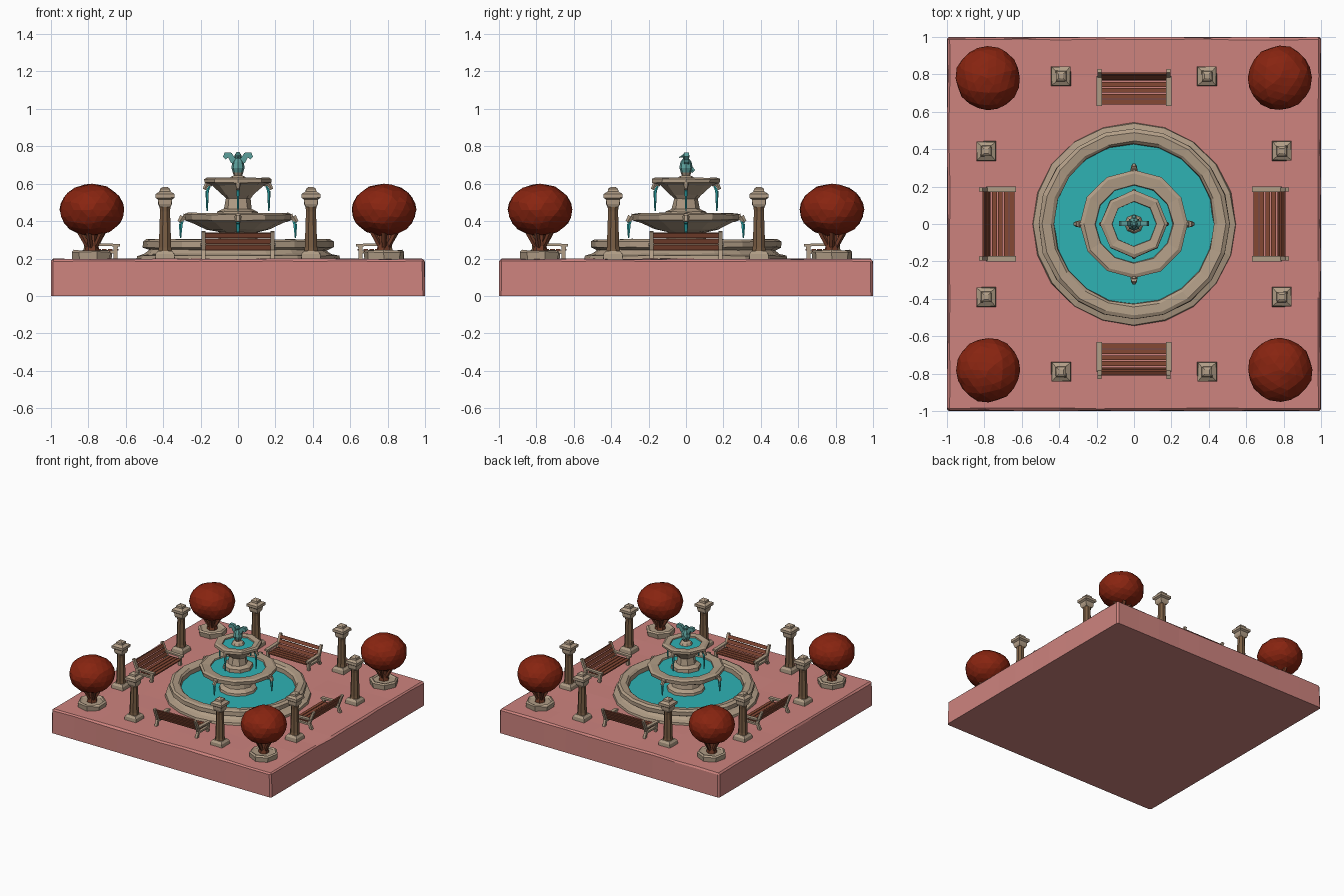
import bpy, bmesh, math, random
from mathutils import Matrix, Vector

if "Cube" in bpy.data.objects:
    bpy.data.objects.remove(bpy.data.objects["Cube"])
random.seed(4)
PI = math.pi

def mat(name, r, g, b):
    m = bpy.data.materials.new(name)
    lin = [((c / 255 + 0.055) / 1.055) ** 2.4 for c in (r, g, b)]
    m.diffuse_color = (*lin, 1)
    m.use_nodes = True
    m.node_tree.nodes["Principled BSDF"].inputs["Base Color"].default_value = m.diffuse_color
    return m

PINK = mat("pink paving", 205, 131, 126)
STONE = mat("pale stone", 177, 157, 134)
WATER = mat("water", 46, 178, 180)
RED = mat("red leaves", 136, 36, 16)
WOOD = mat("bench wood", 133, 72, 52)
BROWN = mat("column brown", 122, 94, 68)
BARK = mat("bark", 112, 58, 38)
BRONZE = mat("green bronze", 92, 160, 156)

def finish(bm, name, material, jitter=0.0, places=(Matrix(),)):
    """Turn a bmesh into one object per placement, all sharing the mesh."""
    for v in bm.verts:
        v.co += Vector([random.uniform(-jitter, jitter) for _ in range(3)])
    bmesh.ops.recalc_face_normals(bm, faces=bm.faces)
    me = bpy.data.meshes.new(name)
    bm.to_mesh(me)
    bm.free()
    me.materials.append(material)
    for i, m in enumerate(places):
        ob = bpy.data.objects.new(name if len(places) == 1 else f"{name}_{i + 1}", me)
        ob.matrix_world = m
        bpy.context.collection.objects.link(ob)

def lathe(bm, prof, n, phase=0.0, move=Matrix()):
    rings = [[bm.verts.new(move @ Vector((r * math.cos(phase + 2 * PI * i / n),
                                          r * math.sin(phase + 2 * PI * i / n), z)))
              for i in range(n)] for r, z in prof]
    for a, b in zip(rings, rings[1:]):
        for i in range(n):
            j = (i + 1) % n
            bm.faces.new((a[i], a[j], b[j], b[i]))
    bm.faces.new(rings[0][::-1])
    bm.faces.new(rings[-1])

def box(bm, c, s, rx=0.0):
    bmesh.ops.create_cube(bm, size=1, matrix=Matrix.Translation(c)
                          @ Matrix.Rotation(rx, 4, 'X') @ Matrix.Diagonal((*s, 1)))

def prism(bm, pts, axis, a, b):
    """Extrude a polygon along x (points are y,z) or y (points are x,z)."""
    put = (lambda p, t: (t, p[0], p[1])) if axis == 'x' else (lambda p, t: (p[0], t, p[1]))
    lo = [bm.verts.new(put(p, a)) for p in pts]
    hi = [bm.verts.new(put(p, b)) for p in pts]
    n = len(pts)
    bm.faces.new(lo)
    bm.faces.new(hi[::-1])
    for i in range(n):
        bm.faces.new((lo[i], hi[i], hi[(i + 1) % n], lo[(i + 1) % n]))

def tube(bm, path, radii, n=6):
    for (p, q), (r, s) in zip(zip(path, path[1:]), zip(radii, radii[1:])):
        p, q = Vector(p), Vector(q)
        rot = (q - p).to_track_quat('Z', 'Y').to_matrix().to_4x4()
        lathe(bm, [(r, 0), (s, (q - p).length)], n, 0, Matrix.Translation(p) @ rot)

TURNS = [Matrix.Rotation(k * PI / 2, 4, 'Z') for k in range(4)]

# paved slab with slightly rough hewn faces
bm = bmesh.new()
box(bm, (0, 0, 0.1), (2, 2, 0.2))
bmesh.ops.bevel(bm, geom=[e for e in bm.edges if min(v.co.z for v in e.verts) > 0.1
                          or e.verts[0].co.z != e.verts[1].co.z],
                offset=0.012, segments=1, affect='EDGES')
bmesh.ops.subdivide_edges(bm, edges=[e for e in bm.edges if e.calc_length() > 1], cuts=9,
                          use_grid_fill=True)
for v in bm.verts:
    if v.co.z > 0.15:
        v.co.z -= random.uniform(0, 0.005)
        v.co.x *= 1 - random.uniform(0, 0.006)
        v.co.y *= 1 - random.uniform(0, 0.006)
finish(bm, "paved_slab", PINK)

# fountain: three basins on a shared centre
bm = bmesh.new()
lathe(bm, [(0.545, 0.19), (0.54, 0.215), (0.50, 0.225), (0.475, 0.245), (0.51, 0.26),
           (0.51, 0.29), (0.49, 0.303), (0.445, 0.297), (0.43, 0.285), (0.425, 0.21)], 20)
finish(bm, "lower_basin", STONE, 0.003)
bm = bmesh.new()
lathe(bm, [(0.15, 0.21), (0.14, 0.27), (0.11, 0.29), (0.10, 0.34), (0.17, 0.355), (0.24, 0.39),
           (0.285, 0.405), (0.29, 0.435), (0.27, 0.443), (0.21, 0.437), (0.20, 0.40)], 12)
finish(bm, "middle_bowl", STONE, 0.003)
bm = bmesh.new()
lathe(bm, [(0.115, 0.40), (0.11, 0.45), (0.075, 0.465), (0.065, 0.52), (0.085, 0.54), (0.14, 0.59),
           (0.18, 0.605), (0.18, 0.625), (0.165, 0.633), (0.12, 0.628), (0.115, 0.59)], 8)
finish(bm, "upper_bowl", STONE, 0.003)
for nm, r, z, n in (("lower_water", 0.435, 0.25, 20), ("middle_water", 0.207, 0.425, 12),
                    ("upper_water", 0.12, 0.617, 8)):
    bm = bmesh.new()
    lathe(bm, [(r, z - 0.01), (r, z)], n)
    finish(bm, nm, WATER)

# spouts and falling water on four sides
bm = bmesh.new()
tube(bm, [(0.25, 0, 0.41), (0.295, 0, 0.425), (0.312, 0, 0.395)], [0.02, 0.018, 0.014])
tube(bm, [(0.14, 0, 0.60), (0.165, 0, 0.60), (0.18, 0, 0.57)], [0.016, 0.014, 0.01])
finish(bm, "spout", STONE, 0, TURNS)
bm = bmesh.new()
tube(bm, [(0.29, 0, 0.42), (0.306, 0, 0.385), (0.307, 0, 0.31)], [0.006, 0.012, 0.004])
tube(bm, [(0.145, 0, 0.60), (0.165, 0, 0.56), (0.165, 0, 0.455)], [0.005, 0.009, 0.004])
finish(bm, "water_jet", WATER, 0, TURNS)

# winged finial
bm = bmesh.new()
lathe(bm, [(0.055, 0.61), (0.04, 0.635), (0.022, 0.645), (0.03, 0.66)], 8)
finish(bm, "finial_stand", STONE)
bm = bmesh.new()
lathe(bm, [(0.025, 0.655), (0.036, 0.685), (0.03, 0.715), (0.016, 0.735), (0.02, 0.75),
           (0.008, 0.768)], 8)
tube(bm, [(0, -0.01, 0.75), (0, -0.038, 0.74)], [0.01, 0.002])
tube(bm, [(0, 0.015, 0.69), (0, 0.042, 0.665)], [0.018, 0.012])
for s in (1, -1):
    prism(bm, [(s * x, z) for x, z in ((0.01, 0.69), (0.04, 0.715), (0.052, 0.74), (0.066, 0.73),
                                       (0.08, 0.745), (0.07, 0.768), (0.035, 0.765),
                                       (0.01, 0.73))], 'y', -0.012, 0.016)
finish(bm, "bird_finial", BRONZE)

# benches, backrest outward
bm = bmesh.new()
for i in range(4):
    box(bm, (0, 0.652 + i * 0.031, 0.247), (0.35, 0.025, 0.01))
for i in range(3):
    box(bm, (0, 0.775 + i * 0.013, 0.262 + i * 0.031), (0.35, 0.009, 0.027), -0.38)
finish(bm, "bench_slats", WOOD, 0, TURNS)
bm = bmesh.new()
for s in (1, -1):
    a, b = s * 0.174, s * 0.194
    prism(bm, [(0.645, 0.19), (0.667, 0.19), (0.664, 0.272), (0.642, 0.272)], 'x', a, b)
    prism(bm, [(0.79, 0.19), (0.812, 0.19), (0.79, 0.245), (0.828, 0.343), (0.81, 0.348),
               (0.768, 0.25)], 'x', a, b)
    prism(bm, [(0.645, 0.228), (0.78, 0.228), (0.78, 0.243), (0.645, 0.243)], 'x', a, b)
    prism(bm, [(0.63, 0.264), (0.79, 0.270), (0.79, 0.282), (0.63, 0.278)], 'x', s * 0.172, s * 0.2)
finish(bm, "bench_frame", STONE, 0, TURNS)

# eight columns
spots = [t @ Matrix.Translation((x, 0.79, 0)) for t in TURNS for x in (-0.39, 0.39)]
Q = math.sqrt(2)
bm = bmesh.new()
lathe(bm, [(h * Q, z) for h, z in ((0.053, 0.19), (0.05, 0.225), (0.038, 0.24))], 4, PI / 4)
lathe(bm, [(h * Q, z) for h, z in ((0.028, 0.475), (0.036, 0.49), (0.036, 0.515), (0.05, 0.525),
                                   (0.05, 0.545), (0.028, 0.557), (0.026, 0.572),
                                   (0.012, 0.582))], 4, PI / 4)
finish(bm, "column_stone", STONE, 0.0015, spots)
bm = bmesh.new()
lathe(bm, [(0.04, 0.235), (0.036, 0.26), (0.029, 0.45), (0.032, 0.485)], 8, PI / 8)
finish(bm, "column_shaft", BROWN, 0, spots)

# corner trees in low planters
corners = [t @ Matrix.Translation((0.78, 0.78, 0)) for t in TURNS]
bm = bmesh.new()
lathe(bm, [(0.105, 0.19), (0.11, 0.235), (0.095, 0.245), (0.08, 0.235)], 7)
finish(bm, "planter", STONE, 0.003, corners)
bm = bmesh.new()
tube(bm, [(0, 0, 0.22), (0, 0, 0.29), (0, 0, 0.4)], [0.045, 0.028, 0.03])
for k in range(5):
    c, s = math.cos(k * 1.257), math.sin(k * 1.257)
    tube(bm, [(0.02 * c, 0.02 * s, 0.26), (0.075 * c, 0.075 * s, 0.36)], [0.014, 0.016], 5)
finish(bm, "trunk", BARK, 0, corners)
bm = bmesh.new()
bmesh.ops.create_icosphere(bm, subdivisions=3, radius=1,
                           matrix=Matrix.Translation((0, 0, 0.46)) @ Matrix.Diagonal((0.172, 0.172, 0.138, 1)))
finish(bm, "tree_crown", RED, 0.004, corners)
